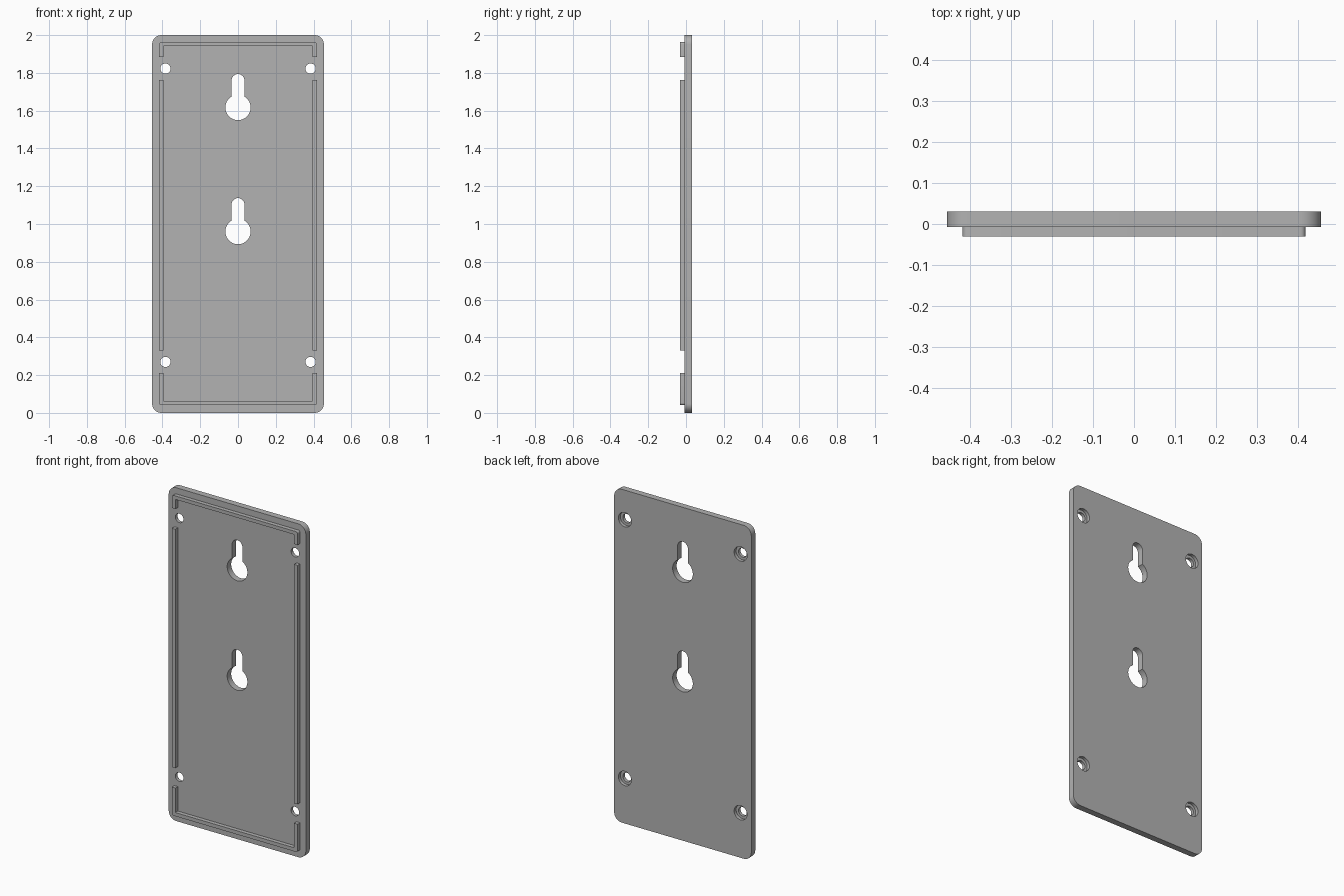
import bpy, bmesh
from math import cos, sin, pi, asin, radians

old = bpy.data.objects.get("Cube")
if old:
    bpy.data.objects.remove(old)

grey = bpy.data.materials.new("plain grey")
grey.use_nodes = True
colour = (0.45, 0.45, 0.45, 1)
grey.diffuse_color = colour
grey.node_tree.nodes["Principled BSDF"].inputs["Base Color"].default_value = colour


def arc(cx, cz, r, a0, a1, n):
    return [(cx + r * cos(a0 + (a1 - a0) * i / n), cz + r * sin(a0 + (a1 - a0) * i / n))
            for i in range(n + 1)]


def prism(name, outline, y0, y1):
    """Extrude an x-z outline from y0 to y1."""
    bm = bmesh.new()
    face = bm.faces.new([bm.verts.new((x, y0, z)) for x, z in outline])
    made = bmesh.ops.extrude_face_region(bm, geom=[face])["geom"]
    verts = [v for v in made if isinstance(v, bmesh.types.BMVert)]
    bmesh.ops.translate(bm, verts=verts, vec=(0, y1 - y0, 0))
    bmesh.ops.recalc_face_normals(bm, faces=bm.faces)
    mesh = bpy.data.meshes.new(name)
    bm.to_mesh(mesh)
    bm.free()
    mesh.materials.append(grey)
    obj = bpy.data.objects.new(name, mesh)
    bpy.context.collection.objects.link(obj)
    return obj


def activate(obj):
    bpy.ops.object.select_all(action="DESELECT")
    obj.select_set(True)
    bpy.context.view_layer.objects.active = obj


def cut(target, cutter):
    cutter.hide_render = True
    mod = target.modifiers.new("cut", "BOOLEAN")
    mod.operation, mod.solver, mod.object = "DIFFERENCE", "EXACT", cutter
    activate(target)
    bpy.ops.object.modifier_apply(modifier=mod.name)
    bpy.data.objects.remove(cutter)


FRONT, FACE, BACK = -0.031, -0.007, 0.031
HALF, TOP, R = 0.455, 2.0, 0.05

# Back plate with rounded corners
corners = [(HALF - R, TOP - R), (R - HALF, TOP - R), (R - HALF, R), (HALF - R, R)]
outline = []
for i, (x, z) in enumerate(corners):
    outline += arc(x, z, R, i * pi / 2, (i + 1) * pi / 2, 10)
plate = prism("back_plate", outline, FACE, BACK)

# Keyhole slots for hanging
big, slot = 0.067, 0.034
a = asin(slot / big)
for cz in (1.617, 0.96):
    hole = arc(0, cz, big, pi / 2 + a, 2.5 * pi - a, 40)
    hole += arc(0, cz + 0.177 - slot, slot, 0, pi, 16)
    cut(plate, prism("keyhole_cutter", hole, -0.1, 0.1))

# Screw holes, counterbored from the back
for x in (-0.384, 0.384):
    for z in (0.27, 1.823):
        for r, start in ((0.027, -0.1), (0.043, 0.012)):
            ring = arc(x, z, r, 0, 2 * pi, 32)[:-1]
            cut(plate, prism("screw_cutter", ring, start, 0.1))

# Locating ribs: brackets at top and bottom, straight bars between
OUT, INN, r = 0.417, 0.394, 0.012


def bracket(name, outer, inner, end):
    s = 1 if outer > end else -1
    right = [(x, outer - s * r + s * z) for x, z in arc(OUT - r, 0, r, 0, pi / 2, 5)]
    left = [(-x, z) for x, z in reversed(right)]
    pts = [(OUT, end)] + right + left
    pts += [(-OUT, end), (-INN, end), (-INN, inner), (INN, inner), (INN, end)]
    return prism(name, pts, FRONT, FACE)


ribs = [bracket("top_rib", 1.963, 1.942, 1.885),
        bracket("bottom_rib", 0.041, 0.063, 0.21)]
for side, s in (("left", 1), ("right", -1)):
    bar = [(s * INN, 0.33), (s * OUT, 0.33), (s * OUT, 1.763), (s * INN, 1.763)]
    ribs.append(prism(side + "_rib", bar, FRONT, FACE))

for obj in [plate] + ribs:
    activate(obj)
    bpy.ops.object.shade_smooth_by_angle(angle=radians(30))
